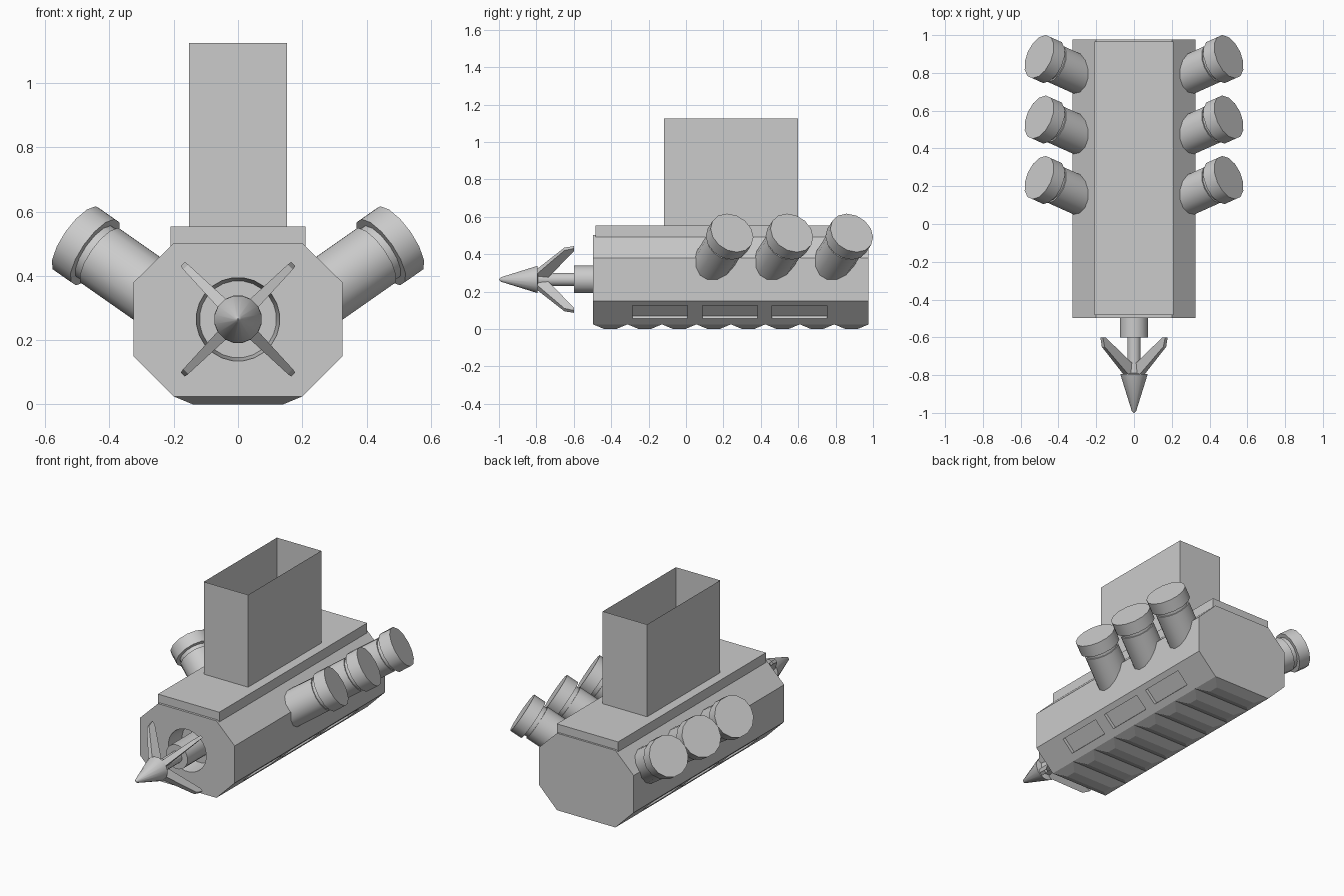
import bpy, bmesh, math
from mathutils import Vector, Matrix

if "Cube" in bpy.data.objects:
    bpy.data.objects.remove(bpy.data.objects["Cube"])

Y0, Y1 = -0.497, 0.977      # engine block front and back
AXIS_Z = 0.265              # spinner axis height


def make(name, verts, faces, smooth=False):
    me = bpy.data.meshes.new(name)
    me.from_pydata([tuple(v) for v in verts], [], faces)
    bm = bmesh.new()
    bm.from_mesh(me)
    bmesh.ops.recalc_face_normals(bm, faces=bm.faces)
    bm.to_mesh(me)
    bm.free()
    ob = bpy.data.objects.new(name, me)
    bpy.context.collection.objects.link(ob)
    if smooth:
        bpy.ops.object.select_all(action='DESELECT')
        ob.select_set(True)
        bpy.context.view_layer.objects.active = ob
        bpy.ops.object.shade_smooth_by_angle(angle=math.radians(35))
    return ob


def loft(name, rings, caps=True, smooth=False):
    """Skin a list of equal-length closed rings."""
    n = len(rings[0])
    verts = [p for ring in rings for p in ring]
    faces = [(k * n + i, k * n + (i + 1) % n, (k + 1) * n + (i + 1) % n, (k + 1) * n + i)
             for k in range(len(rings) - 1) for i in range(n)]
    if caps:
        faces += [tuple(range(n)), tuple(range(len(verts) - n, len(verts)))]
    return make(name, verts, faces, smooth)


def lathe(name, stations, origin, direction, n=16):
    """Solid of revolution from (distance, radius) stations along a direction."""
    rot = Vector(direction).to_track_quat('Z', 'Y')
    rings = [[Vector(origin) + rot @ Vector((r * math.cos(a), r * math.sin(a), t))
              for a in (2 * math.pi * (i + 0.5) / n for i in range(n))] for t, r in stations]
    return loft(name, rings, smooth=True)


def rect(hx, y0, y1, z):
    return [(-hx, y0, z), (hx, y0, z), (hx, y1, z), (-hx, y1, z)]


def cut(ob, cutter):
    m = ob.modifiers.new("cut", 'BOOLEAN')
    m.operation, m.solver, m.object = 'DIFFERENCE', 'EXACT', cutter
    bpy.context.view_layer.objects.active = ob
    bpy.ops.object.modifier_apply(modifier=m.name)
    bpy.data.objects.remove(cutter)


# Eight-sided engine block
half = [(0.2, 0.025), (0.325, 0.15), (0.325, 0.38), (0.2, 0.502)]
profile = half + [(-x, z) for x, z in reversed(half)]
block = loft("engine_block", [[(x, y, z) for x, z in profile] for y in (Y0, Y1)])

# Recessed round opening in the front
cut(block, lathe("front_opening_cutter", [(-0.02, 0.132), (0.12, 0.12)],
                 (0, Y0, AXIS_Z), (0, 1, 0), 24))

# Three shallow panels in each lower chamfer
s = math.sqrt(0.5)
for side in (-1, 1):
    for y in (-0.138, 0.235, 0.608):
        centre = Vector((0.265, y, 0.09))
        along, normal = Vector((s, 0, s)), Vector((s, 0, -s))
        rings = [[centre + along * a * 0.049 + Vector((0, b * 0.147, 0)) + normal * d
                  for a, b in ((-1, -1), (1, -1), (1, 1), (-1, 1))] for d in (-0.021, 0.03)]
        for ring in rings:
            for p in ring:
                p.x *= side
        cut(block, loft("panel_cutter", rings))

# Ribs under the block
step = (Y1 - Y0) / 8
for i in range(8):
    y = Y0 + i * step
    loft(f"bottom_rib_{i + 1}", [rect(0.2, y, y + step, 0.025),
                                 rect(0.14, y + 0.06, y + step - 0.06, 0)])

# Top cover and open intake stack
loft("top_cover", [rect(0.21, -0.483, 0.965, z) for z in (0.492, 0.553)])
loft("intake_stack", [rect(0.152, -0.118, 0.598, z) for z in (0.55, 1.125)], caps=False)

# Exhaust pipes with capped ends, three per side
for side, label in ((-1, "left"), (1, "right")):
    for i in range(3):
        lathe(f"exhaust_{label}_{i + 1}",
              [(-0.38, 0.106), (-0.10, 0.106), (-0.10, 0.098), (-0.075, 0.098),
               (-0.075, 0.122), (0, 0.122)],
              (side * 0.502, 0.246 + 0.32 * i, 0.514), (side, 0.45, 0.70), 14)

# Front collar, shaft and pointed spinner
lathe("collar", [(-0.12, 0.075), (0.103, 0.075)], (0, Y0, AXIS_Z), (0, -1, 0))
lathe("shaft", [(0, 0.036), (0.2, 0.036)], (0, -0.58, AXIS_Z), (0, -1, 0))
lathe("spinner", [(0, 0.04), (0.055, 0.042), (0.06, 0.074), (0.255, 0.012), (0.265, 0.002)],
      (0, -0.735, AXIS_Z), (0, -1, 0))

# Four swept blades: (y, radius, half thickness)
blade = [(-0.81, 0.045, 0.019), (-0.65, 0.23, 0.011), (-0.60, 0.243, 0.009),
         (-0.60, 0.222, 0.009), (-0.735, 0.035, 0.019)]
for i in range(4):
    turn = Matrix.Rotation(math.radians(45 + 90 * i), 3, 'Y')
    loft(f"blade_{i + 1}", [[turn @ Vector((r, y, k * t)) + Vector((0, 0, AXIS_Z))
                             for y, r, t in blade] for k in (-1, 1)])
